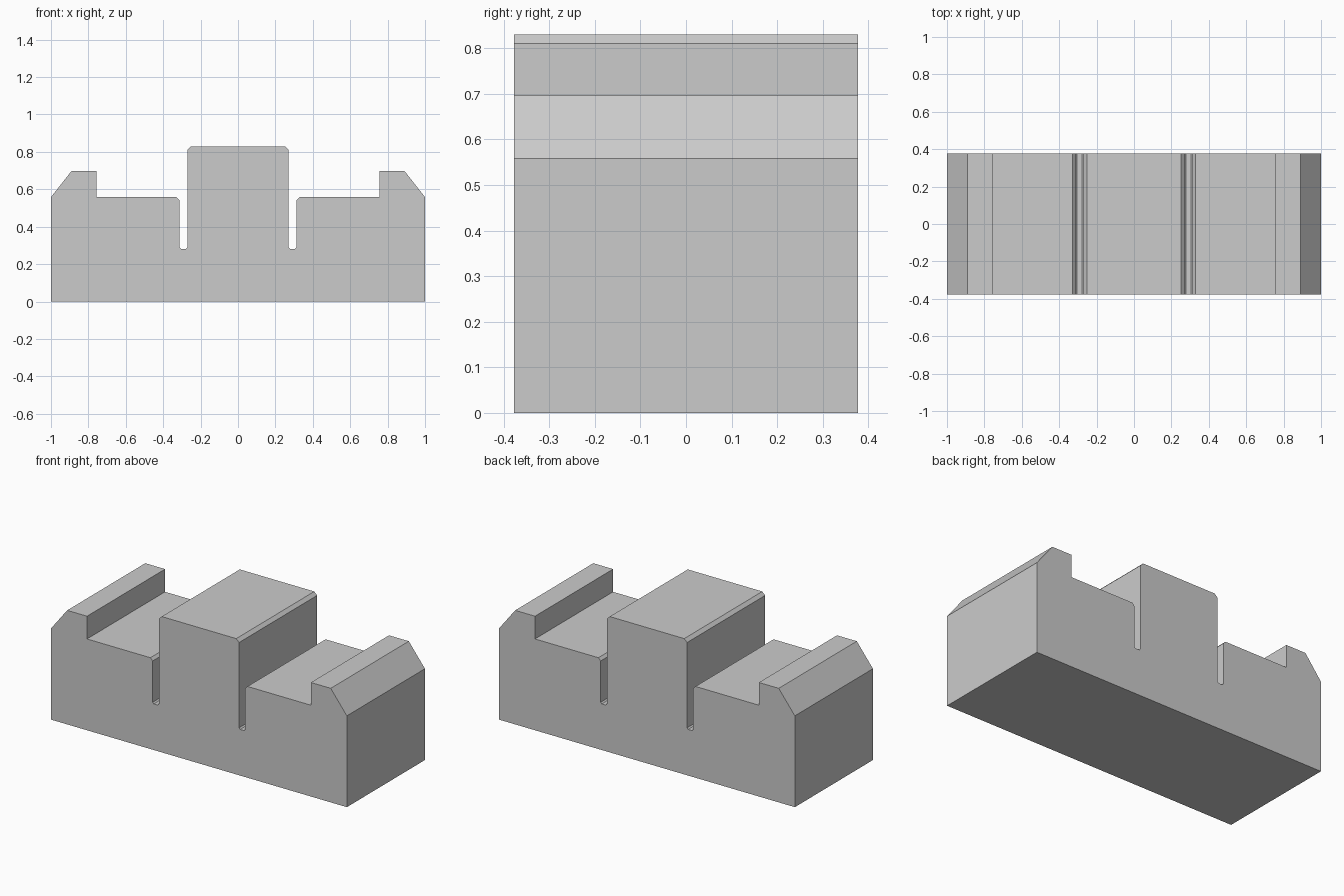
import bpy, bmesh

if "Cube" in bpy.data.objects:
    bpy.data.objects.remove(bpy.data.objects["Cube"])

DEPTH = 0.754

# Right half of the front profile, from the top centre out to the base
half = [
    (0.252, 0.83), (0.271, 0.811),                              # centre block chamfer
    (0.271, 0.29), (0.279, 0.282), (0.305, 0.282), (0.313, 0.29),  # relief slot
    (0.313, 0.542), (0.328, 0.558),                             # step edge chamfer
    (0.757, 0.558), (0.757, 0.697), (0.891, 0.697),             # step and end lip
    (1.0, 0.558), (1.0, 0.0),                                   # sloped end and side
]
profile = half + [(-x, z) for x, z in reversed(half)]

# Extrude the mirrored profile through the depth
bm = bmesh.new()
face = bm.faces.new([bm.verts.new((x, -DEPTH / 2, z)) for x, z in profile])
result = bmesh.ops.extrude_face_region(bm, geom=[face], use_keep_orig=True)
moved = [v for v in result["geom"] if isinstance(v, bmesh.types.BMVert)]
bmesh.ops.translate(bm, verts=moved, vec=(0, DEPTH, 0))
bmesh.ops.recalc_face_normals(bm, faces=bm.faces)

mesh = bpy.data.meshes.new("stepped_block")
bm.to_mesh(mesh)
bm.free()
block = bpy.data.objects.new("stepped_block", mesh)
bpy.context.collection.objects.link(block)
